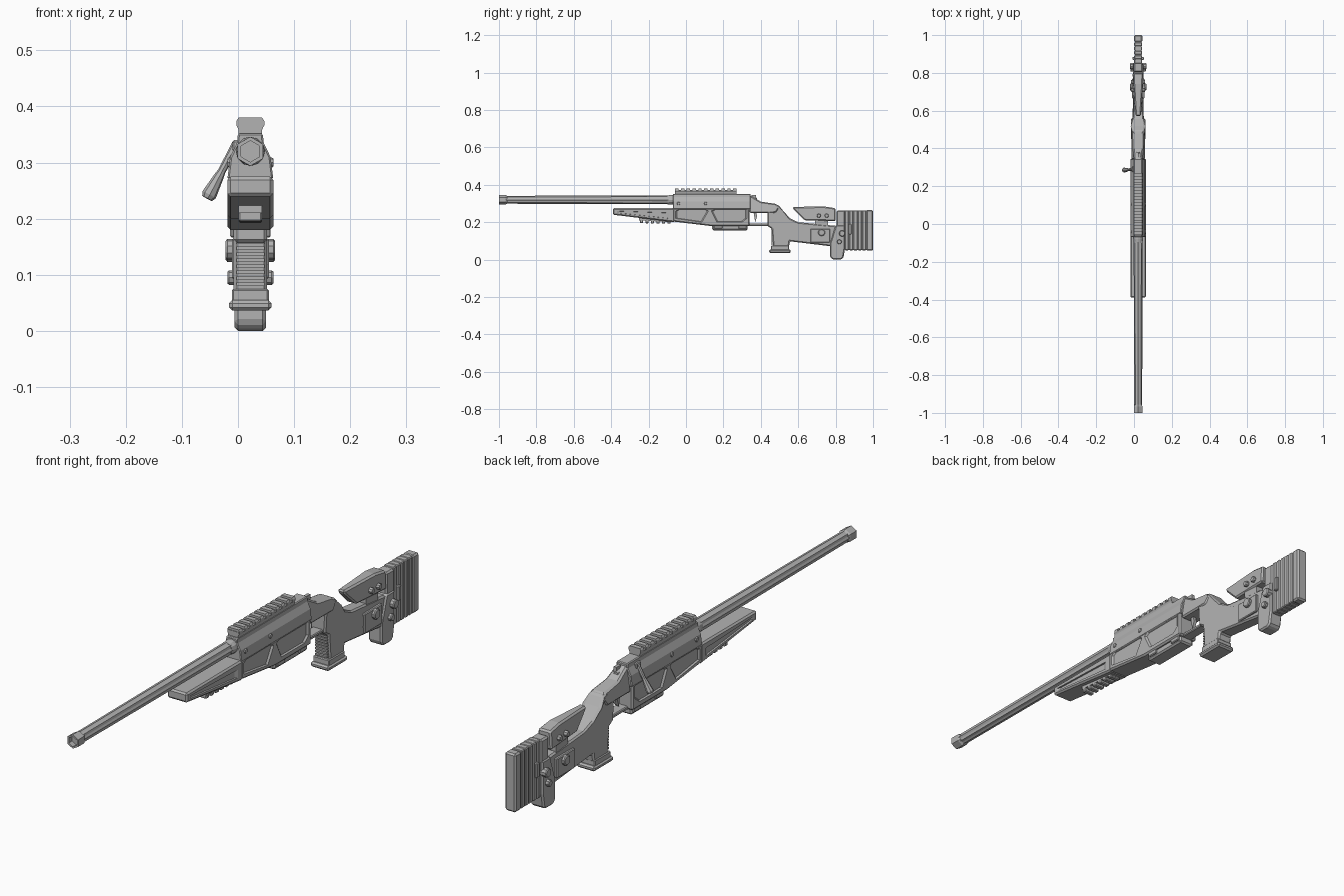
import bpy, bmesh, math
from mathutils import Vector

cube = bpy.data.objects.get("Cube")
if cube:
    bpy.data.objects.remove(cube)

# Shared levels, half widths and bevel sizes
CENTRE = .022
BORE = .32
DECK = .275
BELLY = .18
WIDE, SLIM, THIN = .041, .03, .021
SOFT, FINE = .006, .003
POCKET_DEPTH = .006

grey = bpy.data.materials.new("light gunmetal grey")
grey.use_nodes = True
grey.diffuse_color = (.45, .45, .45, 1)
shader = grey.node_tree.nodes["Principled BSDF"]
shader.inputs["Base Color"].default_value = grey.diffuse_color


def finish(name, bm, bevel=None):
    bmesh.ops.recalc_face_normals(bm, faces=bm.faces)
    mesh = bpy.data.meshes.new(name)
    bm.to_mesh(mesh)
    bm.free()
    mesh.materials.append(grey)
    part = bpy.data.objects.new(name, mesh)
    bpy.context.collection.objects.link(part)
    if bevel:
        modifier = part.modifiers.new("bevel", 'BEVEL')
        modifier.width = bevel
        modifier.segments = 1
        modifier.limit_method = 'ANGLE'
        modifier.angle_limit = math.radians(40)
    return part


def skin(name, rings, bevel=None):
    """Join equal rings of points and cap both ends."""
    bm = bmesh.new()
    loops = [[bm.verts.new(point) for point in ring] for ring in rings]
    for near, far in zip(loops, loops[1:]):
        for i in range(len(near)):
            bm.faces.new((near[i - 1], near[i], far[i], far[i - 1]))
    bm.faces.new(loops[0])
    bm.faces.new(loops[-1])
    return finish(name, bm, bevel)


def slab(name, outline, half=SLIM, bevel=None, centre=CENTRE):
    """Side outline of (y, z) or (y, z, half width) given thickness across x."""
    rings = []
    for side in (-1, 1):
        rings.append([(centre + side * (extra[0] if extra else half), y, z)
                      for y, z, *extra in outline])
    return skin(name, rings, bevel)


def box(name, y, z, half=SLIM, bevel=None, centre=CENTRE):
    (back, front), (low, high) = y, z
    outline = [(back, low), (front, low), (front, high), (back, high)]
    return slab(name, outline, half, bevel, centre)


def sweep(name, half_section, y, bevel=None):
    """Mirrored (half x, z) cross-section swept between two y stations."""
    ring = half_section + [(-x, z) for x, z in reversed(half_section)]
    return skin(name, [[(CENTRE + x, station, z) for x, z in ring] for station in y], bevel)


def turned(name, sides, stations, start, axis, flute=1):
    """Rings of (distance, radius) along an axis; flute shrinks every other corner."""
    rotation = Vector(axis).to_track_quat('Z', 'Y')
    rings = []
    for distance, radius in stations:
        ring = []
        for i in range(sides):
            angle = math.tau * i / sides + math.pi / 2
            reach = radius * (flute if i % 2 else 1)
            corner = Vector((reach * math.cos(angle), reach * math.sin(angle), distance))
            ring.append(Vector(start) + rotation @ corner)
        rings.append(ring)
    return skin(name, rings)


def pin(name, y, z, radius, half, sides=8):
    """Chamfered screw head or wheel showing on both sides."""
    rim, length = radius * .8, half * 2
    stations = [(0, rim), (FINE, radius), (length - FINE, radius), (length, rim)]
    turned(name, sides, stations, (CENTRE - half, y, z), (1, 0, 0))


def pockets(target, name, outline):
    """Shallow recess with sloping walls in both sides of a part."""
    middle = sum((Vector(point) for point in outline), Vector((0, 0))) / len(outline)
    floor = [Vector(point).lerp(middle, .08) for point in outline]
    for label, side in (("left", 1), ("right", -1)):
        rings = []
        for ring, x in ((outline, WIDE + FINE), (outline, WIDE), (floor, WIDE - POCKET_DEPTH)):
            rings.append([(CENTRE + side * x, y, z) for y, z in ring])
        cutter = skin(f"{name}_{label}_cutter", rings)
        cutter.hide_render = True
        cutter.display_type = 'WIRE'
        modifier = target.modifiers.new("recess", 'BOOLEAN')
        modifier.solver = 'EXACT'
        modifier.object = cutter


def spaced(count, start, end):
    """Evenly spaced numbered positions."""
    for i in range(count):
        yield i + 1, start + (end - start) * i / (count - 1)


ALONG = (0, 1, 0)

# Fluted barrel, collar and hollow six-sided muzzle
turned("barrel", 16, [(0, .021), (.9, .024)], (CENTRE, -.97, BORE), ALONG, flute=.87)
turned("barrel_collar", 12, [(0, .023), (.02, .026), (.04, .026)], (CENTRE, -.1, BORE), ALONG)
muzzle_steps = [(.02, .019), (0, .019), (0, .026), (.035, .026), (.045, .02)]
turned("muzzle", 6, muzzle_steps, (CENTRE, -1, BORE), ALONG)

# Forend wedge with side pocket and lower rail
forend = slab("forend", [(-.39, DECK), (-.39, .24), (-.06, .2), (-.06, DECK)], WIDE, SOFT)
pockets(forend, "forend_pocket", [(-.37, .26), (-.37, .25), (-.09, .22), (-.09, .25)])
slab("lower_rail", [(-.25, .24), (-.25, .21), (-.08, .2), (-.08, .22)], THIN)
for number, y in spaced(6, -.247, -.1):
    drop = y * .06
    box(f"lower_rail_tooth_{number}", y=(y, y + .018), z=(.19 - drop / 3, .2 - drop),
        half=THIN, bevel=FINE)

# Chassis with two pockets
chassis = slab("chassis", [(-.07, DECK), (-.07, .204), (.13, BELLY), (.34, BELLY), (.34, DECK)],
               WIDE, SOFT)
pockets(chassis, "front_pocket",
        [(-.04, .27), (-.055, .26), (-.055, .22), (.085, .2), (.12, .26), (.11, .27)])
pockets(chassis, "rear_pocket",
        [(.15, .27), (.135, .26), (.165, .2), (.3, .2), (.325, .22), (.325, .27)])

# Receiver, sloped tang and bolt shroud
sweep("receiver", [(WIDE, .27), (.036, .31), (.024, .335), (.022, .352)], y=(-.07, .345),
      bevel=FINE)
slab("tang", [(.34, .345, THIN), (.4, .31, .026), (.48, .298, .026), (.5, .28), (.48, .25),
              (.34, .25)], .036, SOFT)
turned("bolt_shroud", 8, [(0, .016), (.05, .016), (.08, .01)], (CENTRE, .3, BORE), ALONG)
box("safety_catch", y=(.35, .375), z=(BORE, .345), half=SOFT, centre=CENTRE + SOFT)

# Trigger and guard
slab("trigger", [(.36, .26), (.375, .26), (.38, .23), (.37, .2), (.365, .23)], SOFT)
box("trigger_guard", y=(.33, .46), z=(BELLY, .193), half=THIN, bevel=FINE)

# Stock in one piece with the pistol grip
neck = [(.495, .292), (.47, .296), (.435, .26, .036)]
grip = [(.435, BELLY), (.458, .165), (.466, .065), (.55, .065), (.555, .098)]
tail = [(.77, .072, .024), (.81, .072, .024), (.81, BELLY, THIN)]
comb = [(.6, .2, .026), (.555, .222), (.52, .26, .034)]
slab("stock", neck + grip + tail + comb, SLIM, SOFT)
box("grip_base", y=(.445, .56), z=(.036, .055), half=.038, bevel=SOFT)
box("grip_cap", y=(.455, .55), z=(.05, .075), half=.033, bevel=FINE)
for number, z in spaced(8, .08, .155):
    box(f"grip_rib_{number}", y=(.455, .475), z=(z, z + SOFT), half=.025)

# Rear of the stock with its hook
box("stock_plate", y=(.665, .77), z=(.092, .165), half=.033, bevel=FINE)
slab("rear_post", [(.77, .09), (.77, .015), (.785, 0), (.83, 0), (.842, .012), (.85, .06),
                   (.85, .185), (.8, .185)], .028, SOFT)
box("butt_front", y=(.805, .852), z=(.17, .262), half=.024, bevel=SOFT)

# Wheels and screws
pin("cheek_wheel", .725, .145, .019, .044, sides=10)
pin("butt_wheel", .835, .14, .017, .044, sides=10)
pin("rear_post_pin", .82, .095, .013, WIDE)
for name, y in (("front", -.04), ("rear", .105)):
    pin(f"receiver_{name}_pin", y, .3, .009, WIDE)
for name, y in (("front", .71), ("rear", .752)):
    pin(f"cheek_{name}_pin", y, .235, .011, .037)
box("butt_latch", y=(.868, .885), z=(.135, .19), bevel=FINE)

# Cheek rest, widening to the rear, on its post
slab("cheek_rest", [(.57, .282, .014), (.575, .268, .016), (.635, .21, THIN), (.8, .206),
                    (.8, DECK, .026), (.74, .284, .024)], SLIM, SOFT)
box("cheek_post", y=(.69, .76), z=(.16, .215), half=THIN)

# Ribbed butt and recoil pad
box("butt_core", y=(.845, .98), z=(.052, .262), half=THIN - FINE, bevel=FINE)
for number, y in spaced(5, .85, .942):
    box(f"butt_rib_{number}", y=(y, y + .02), z=(.05, .264), half=THIN, bevel=FINE)
box("recoil_pad", y=(.964, 1), z=(.048, .265), half=CENTRE, bevel=SOFT)

# Magazine with end lips
box("magazine", y=(.14, .33), z=(.157, .19), half=SLIM, bevel=SOFT)
for name, y in (("front", .15), ("rear", .28)):
    box(f"magazine_{name}_lip", y=(y, y + .045), z=(.166, .185), half=.036, bevel=FINE)

# Top rail and its teeth
sweep("top_rail", [(THIN, .345), (THIN, .358), (.024, .366), (THIN, .372)], y=(-.06, .27))
tooth = [(THIN, .36), (.025, .366), (.025, .374), (THIN, .38)]
for number, y in spaced(11, -.058, .252):
    sweep(f"rail_tooth_{number}", tooth, y=(y, y + .018))

# Bolt handle hanging out on the right
root, knob = Vector((-FINE, .29, .333)), Vector((-.055, .285, .236))
box("bolt_root", y=(.275, .305), z=(BORE, .34), half=.01, bevel=FINE, centre=0)
length = (knob - root).length
turned("bolt_handle", 8, [(0, .008), (length / 2, .007), (length * .6, .009),
                          (length * .93, .0135), (length, .01)], root, knob - root)
